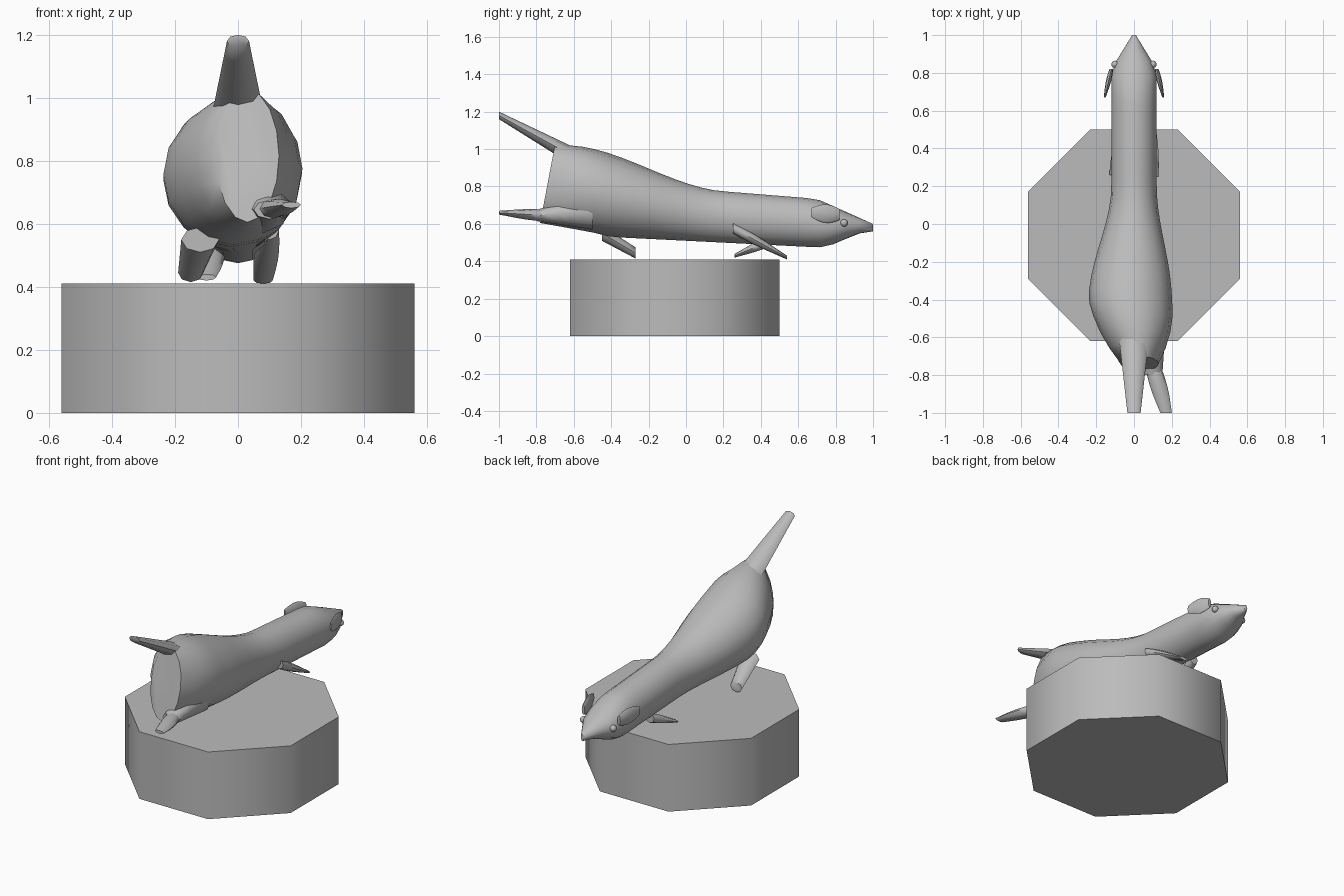
import bpy, bmesh
from math import pi, sin, cos, radians
from mathutils import Vector

default_cube = bpy.data.objects.get("Cube")
if default_cube:
    bpy.data.objects.remove(default_cube, do_unlink=True)

stone = bpy.data.materials.new("stone grey")
stone.use_nodes = True
stone.diffuse_color = (0.5, 0.5, 0.5, 1)
shader = stone.node_tree.nodes["Principled BSDF"]
shader.inputs["Base Color"].default_value = stone.diffuse_color


def finish(obj, name):
    """Name and colour the part, then shade it smooth with sharp rims."""
    obj.name = name
    obj.data.materials.append(stone)
    bpy.ops.object.select_all(action="DESELECT")
    obj.select_set(True)
    bpy.context.view_layer.objects.active = obj
    bpy.ops.object.shade_smooth_by_angle(angle=radians(60))


def ramp(value, start, end):
    """Rise straight from nought at start to one at end."""
    return min(max((value - start) / (end - start), 0), 1)


def ease(value, start, end):
    """Rise smoothly from nought at start to one at end."""
    amount = ramp(value, start, end)
    return amount * amount * (3 - 2 * amount)


def oval(centre, half_width, half_height, lean=0, sides=8):
    """Return an upright ring whose lower half may lean backwards."""
    points = []
    for step in range(sides):
        angle = 2 * pi * step / sides
        across, upward = cos(angle), sin(angle)
        shift = Vector((half_width * across,
                        lean * (upward - 1) / 2,
                        half_height * upward))
        points.append(Vector(centre) + shift)
    return points


def skin(name, rings):
    """Join a row of rings into one closed surface."""
    bm = bmesh.new()
    loops = [[bm.verts.new(point) for point in ring] for ring in rings]
    for near, far in zip(loops, loops[1:]):
        for index in range(len(near)):
            before = index - 1
            bm.faces.new((near[before], near[index], far[index], far[before]))
    bm.faces.new(loops[0])
    bm.faces.new(loops[-1])
    bmesh.ops.recalc_face_normals(bm, faces=bm.faces[:])
    mesh = bpy.data.meshes.new(name)
    bm.to_mesh(mesh)
    bm.free()
    obj = bpy.data.objects.new(name, mesh)
    bpy.context.collection.objects.link(obj)
    finish(obj, name)


def limb(name, start, end, root, tip, swell=0, steps=5):
    """Run a tapering oval limb between two points, swollen midway."""
    rings = []
    for step in range(steps + 1):
        along = step / steps
        size = Vector(root).lerp(Vector(tip), along)
        size *= 1 + swell * sin(pi * along)
        rings.append(oval(Vector(start).lerp(Vector(end), along), size.x, size.y))
    skin(name, rings)


def body_ring(y):
    """Shape the body by its back line, belly line and width."""
    haunch = ease(y, 0.2, -0.4)
    rump = ramp(y, -0.4, -0.7)
    snout = ramp(y, 0.7, 1)
    back = 0.79 - 0.08 * y + 0.18 * ease(y, 0.2, -0.6) - 0.11 * snout
    belly = 0.51 - 0.05 * y + 0.06 * rump + 0.1 * ease(y, 0.7, 1)
    half_width = 0.12 + 0.1 * haunch - 0.12 * rump ** 2 - 0.11 * ramp(y, 0.82, 1)
    centre = (0.05 * rump - 0.02 * haunch, y, (back + belly) / 2)
    lean = 0.08 * ramp(y, -0.5, -0.7)
    return oval(centre, half_width, (back - belly) / 2, lean, sides=16)


# Octagonal pedestal
bpy.ops.mesh.primitive_cylinder_add(vertices=8, radius=0.606, depth=0.41,
                                    location=(0, -0.06, 0.205),
                                    rotation=(0, 0, pi / 8))
finish(bpy.context.object, "pedestal")

# Long body from rump to nose
stations = 24
skin("body", [body_ring(-0.7 + 1.7 * step / stations)
              for step in range(stations + 1)])

# Raised tail
limb("tail", start=(0, -0.6, 0.96), end=(0, -1, 1.18),
     root=(0.08, 0.05), tip=(0.035, 0.02))

# Hind legs, the left one stretched out behind
limb("left_thigh", start=(0.08, -0.5, 0.67), end=(0.1, -0.8, 0.645),
     root=(0.09, 0.1), tip=(0.05, 0.03))
limb("left_hind_foot", start=(0.1, -0.75, 0.645), end=(0.17, -1, 0.66),
     root=(0.04, 0.03), tip=(0.03, 0.01), swell=0.3)
limb("right_hind_leg", start=(-0.12, -0.45, 0.55), end=(-0.15, -0.27, 0.445),
     root=(0.06, 0.04), tip=(0.04, 0.03))

# Front legs, one reaching forwards and one back
limb("left_front_leg", start=(0.1, 0.25, 0.58), end=(0.08, 0.54, 0.42),
     root=(0.03, 0.03), tip=(0.03, 0.01), swell=0.3)
limb("right_front_leg", start=(-0.07, 0.45, 0.51), end=(-0.1, 0.26, 0.43),
     root=(0.03, 0.03), tip=(0.03, 0.01), swell=0.2)

# Mirrored ears and eyes
for side, word in ((1, "left"), (-1, "right")):
    limb(word + "_ear", start=(side * 0.12, 0.82, 0.65),
         end=(side * 0.155, 0.67, 0.66),
         root=(0.01, 0.03), tip=(0.005, 0.025), swell=0.8)
    bpy.ops.mesh.primitive_uv_sphere_add(segments=10, ring_count=6, radius=0.02,
                                         location=(side * 0.1, 0.845, 0.605))
    finish(bpy.context.object, word + "_eye")
